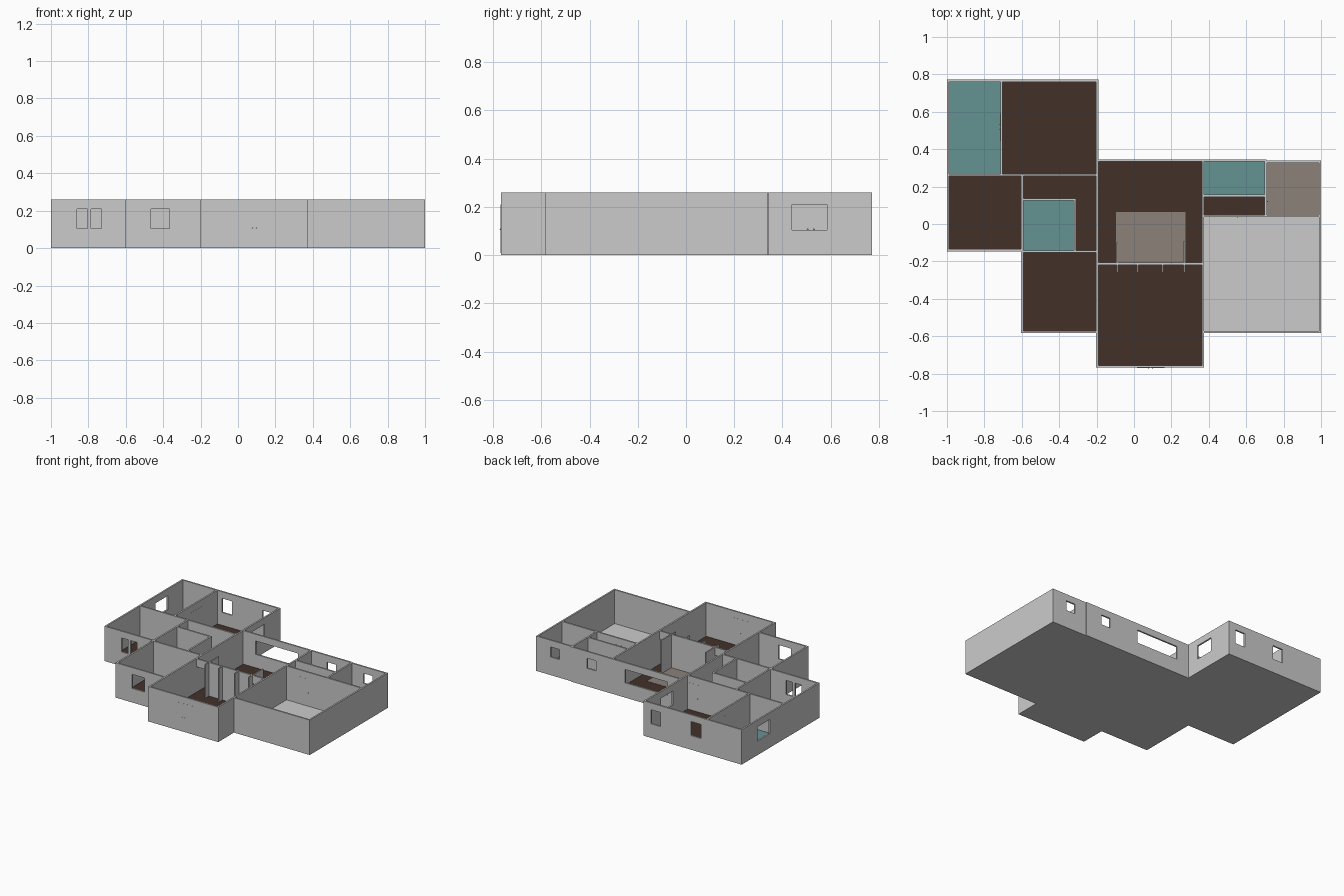
import bpy, bmesh

if "Cube" in bpy.data.objects:
    bpy.data.objects.remove(bpy.data.objects["Cube"])

H = 0.26      # wall top
S = 0.008     # slab top
T = 0.012     # wall thickness
W0, W1 = 0.105, 0.21   # window sill and head


def finish(name, bm, color=None):
    me = bpy.data.meshes.new(name)
    bmesh.ops.recalc_face_normals(bm, faces=bm.faces)
    bm.to_mesh(me)
    bm.free()
    ob = bpy.data.objects.new(name, me)
    bpy.context.collection.objects.link(ob)
    if color:
        mat = bpy.data.materials.get(color[0]) or bpy.data.materials.new(color[0])
        mat.diffuse_color = color[1]
        mat.use_nodes = True
        mat.node_tree.nodes["Principled BSDF"].inputs["Base Color"].default_value = mat.diffuse_color
        me.materials.append(mat)
    return ob


def add_box(bm, x0, x1, y0, y1, z0, z1):
    vs = bmesh.ops.create_cube(bm, size=1)["verts"]
    for v in vs:
        v.co.x = x1 if v.co.x > 0 else x0
        v.co.y = y1 if v.co.y > 0 else y0
        v.co.z = z1 if v.co.z > 0 else z0


def wall(name, axis, pos, a, b, holes=()):
    """Straight wall along an axis; holes are (start, end, sill, head)."""
    bm = bmesh.new()

    def piece(u0, u1, z0, z1):
        if u1 - u0 < 1e-5 or z1 - z0 < 1e-5:
            return
        p, q = pos - T / 2, pos + T / 2
        if axis == "x":
            add_box(bm, u0, u1, p, q, z0, z1)
        else:
            add_box(bm, p, q, u0, u1, z0, z1)

    u = a
    for h0, h1, z0, z1 in sorted(holes):
        piece(u, h0, S, H)
        piece(h0, h1, S, z0)
        piece(h0, h1, z1, H)
        u = h1
    piece(u, b, S, H)
    finish(name, bm)


# Foundation slab
outline = [(-1, .772), (-.19, .772), (-.19, .345), (.708, .345), (.708, .339),
           (1, .339), (1, -.583), (.375, -.583), (.375, -.768), (-.203, -.768),
           (-.203, -.583), (-.603, -.583), (-.603, -.147), (-1, -.147)]
bm = bmesh.new()
f = bm.faces.new([bm.verts.new((x, y, 0)) for x, y in outline])
ext = bmesh.ops.extrude_face_region(bm, geom=[f])
for v in ext["geom"]:
    if isinstance(v, bmesh.types.BMVert):
        v.co.z = S
finish("foundation_slab", bm)

# Exterior walls with windows
side_win = [(.44, .585, W0, W1)]
wall("back_left_wall", "x", .766, -1, -.19,
     [(-.665, -.58, W0, W1), (-.33, -.25, W0, W1)])
wall("left_bath_wall", "y", -.994, .262, .772, side_win)
wall("back_bedroom_side_wall", "y", -.196, .262, .772, side_win)
wall("left_bedroom_side_wall", "y", -.994, -.147, .262)
wall("left_bedroom_front_wall", "x", -.141, -1, -.597,
     [(-.86, -.805, W0, W1), (-.785, -.73, W0, W1)])
wall("front_bedroom_side_wall", "y", -.597, -.583, .262)
wall("front_bedroom_front_wall", "x", -.577, -.603, -.19, [(-.465, -.365, W0, W1)])
wall("entry_front_wall", "x", -.762, -.203, .375)
wall("entry_left_wall", "y", -.197, -.768, .262)
wall("entry_right_wall", "y", .369, -.768, .345)
wall("garage_front_wall", "x", -.577, .363, 1)
wall("garage_right_wall", "y", .994, -.583, .339)
wall("living_back_wall", "x", .339, -.202, .708,
     [(-.09, .26, .11, W1), (.50, .575, .135, W1)])
wall("laundry_back_wall", "x", .333, .70, 1, [(.805, .88, .135, W1)])

# Interior partitions
wall("left_bath_partition", "y", -.709, .262, .766)
wall("bedroom_hall_partition", "x", .262, -1, -.19)
wall("small_bath_back_partition", "x", .131, -.597, -.309)
wall("small_bath_side_partition", "y", -.315, -.147, .131)
wall("small_bath_front_partition", "x", -.147, -.597, -.197)
wall("closet_partition", "x", .151, .369, .705)
wall("garage_back_partition", "x", .043, .369, .994)
wall("laundry_partition", "y", .705, .043, .339)
wall("kitchen_partition", "x", -.212, -.197, .369,
     [(-.191, -.096, S, .2), (.277, .363, S, .2)])

# Kitchen fins
for i, (x, y1) in enumerate([(-.09, -.10), (.02, -.212), (.155, -.212), (.268, -.09)]):
    bm = bmesh.new()
    add_box(bm, x - .004, x + .004, -.26, y1, S, H)
    finish(f"kitchen_fin_{i + 1}", bm)

# Floor coverings
WOOD = ("wood_floor", (.055, .03, .022, 1))
TILE = ("teal_tile", (.13, .29, .29, 1))
STONE = ("stone_tile", (.26, .22, .19, 1))
floors = [
    ("left_bath_floor", TILE, -.988, -.715, .268, .76),
    ("back_bedroom_floor", WOOD, -.703, -.202, .268, .76),
    ("left_bedroom_floor", WOOD, -.988, -.603, -.135, .256),
    ("hall_floor", WOOD, -.591, -.203, .137, .256),
    ("hall_side_floor", WOOD, -.309, -.203, -.141, .137),
    ("small_bath_floor", TILE, -.591, -.321, -.141, .125),
    ("front_bedroom_floor", WOOD, -.591, -.203, -.571, -.153),
    ("living_floor", WOOD, -.191, .363, -.212, .333),
    ("entry_floor", WOOD, -.191, .363, -.756, -.212),
    ("right_bath_floor", TILE, .375, .699, .157, .333),
    ("closet_floor", WOOD, .375, .699, .049, .145),
    ("laundry_floor", STONE, .711, .988, .049, .327),
]
for name, col, x0, x1, y0, y1 in floors:
    bm = bmesh.new()
    add_box(bm, x0, x1, y0, y1, S, S + .002)
    finish(name, bm, col)
bm = bmesh.new()
add_box(bm, -.095, .275, -.206, .065, S, S + .004)
finish("kitchen_floor", bm, STONE)

# Flush door leaves with knobs on both faces: axis, wall position, leaf span, knob
doors = [("front_door_left", "x", -.762, .015, .088, .078),
         ("front_door_right", "x", -.762, .09, .163, .10),
         ("bath_door_left", "y", -.709, .445, .517, .505),
         ("bath_door_right", "y", -.709, .519, .59, .531),
         ("bedroom_door", "x", .262, -.30, -.21, -.285),
         ("garage_door", "x", .043, .47, .565, .555),
         ("laundry_door", "y", .705, .055, .135, .12)]
for name, axis, pos, a, b, k in doors:
    bm = bmesh.new()
    p, q = pos - T / 2 - .0006, pos + T / 2 + .0006
    if axis == "x":
        add_box(bm, a, b, p, q, S, W1)
    else:
        add_box(bm, p, q, a, b, S, W1)
    for c in (p - .002, q + .002):
        r = bmesh.ops.create_icosphere(bm, subdivisions=1, radius=.003)
        at = (k, c, .107) if axis == "x" else (c, k, .107)
        bmesh.ops.translate(bm, verts=r["verts"], vec=at)
    finish(name, bm)
